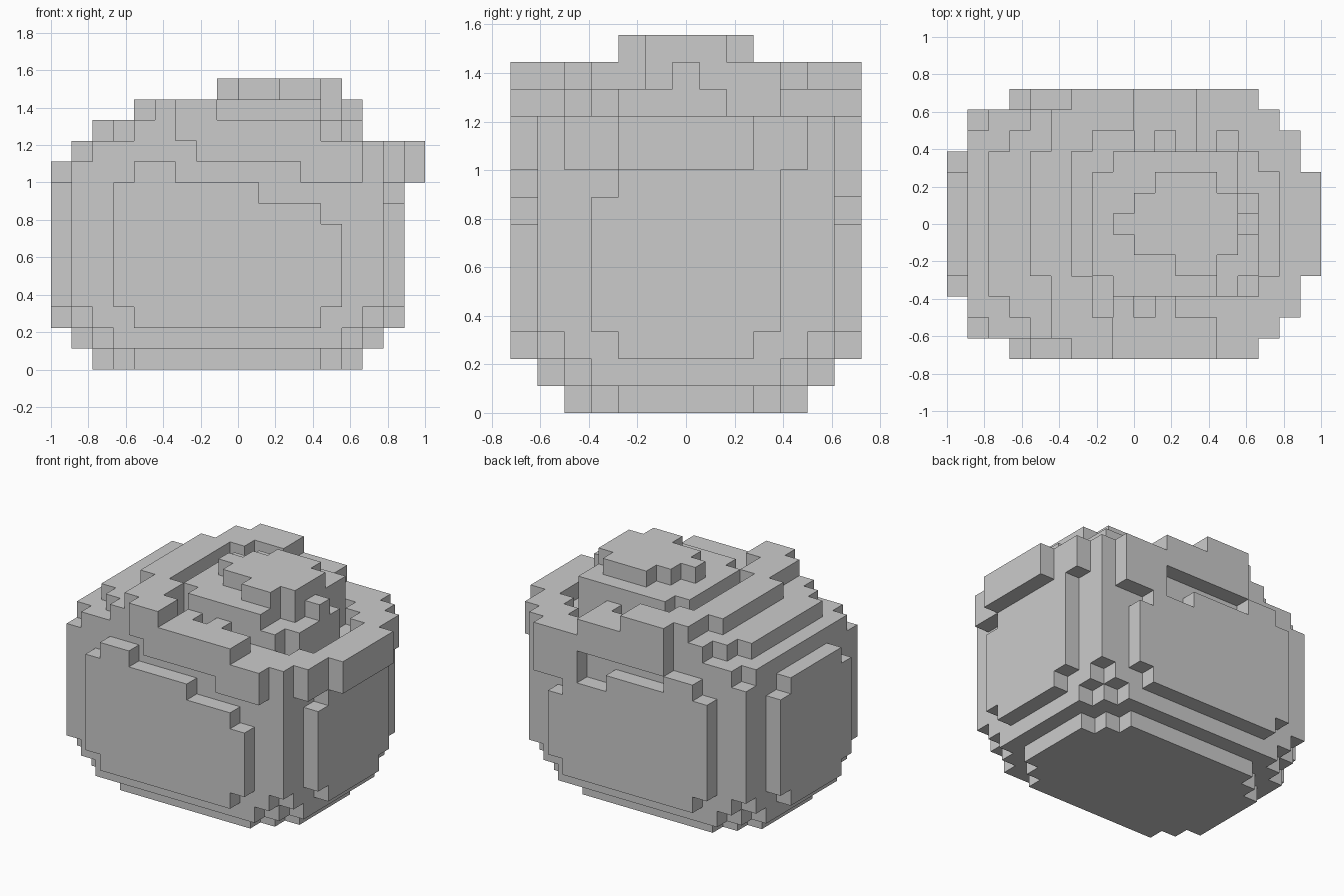
import bpy, bmesh

if "Cube" in bpy.data.objects:
    bpy.data.objects.remove(bpy.data.objects["Cube"])

U = 1 / 9                      # voxel edge
NX, NY = 18, 13
cells = {}                     # (i, j, k) -> part name


def box(part, i0, i1, j0, j1, k0, k1):
    """Fill inclusive voxel ranges."""
    for i in range(i0, i1 + 1):
        for j in range(j0, j1 + 1):
            for k in range(k0, k1 + 1):
                cells[i, j, k] = part


def both(part, i0, i1, j0, j1, k0, k1):
    """Fill a box and its mirror image in y."""
    box(part, i0, i1, j0, j1, k0, k1)
    box(part, i0, i1, NY - 1 - j1, NY - 1 - j0, k0, k1)


def carve(i0, i1, j0, j1, k0, k1):
    for i in range(i0, i1 + 1):
        for j in range(j0, j1 + 1):
            for k in range(k0, k1 + 1):
                cells.pop((i, j, k), None)


# Body with a stepped, rounded base
box("body", 2, 14, 4, 8, 0, 0)
both("body", 3, 13, 3, 3, 0, 0)
both("body", 4, 12, 2, 2, 0, 0)
box("body", 1, 15, 3, 9, 1, 1)
both("body", 2, 14, 2, 2, 1, 1)
both("body", 3, 13, 1, 1, 1, 1)
box("body", 1, 15, 2, 10, 2, 2)
both("body", 2, 14, 1, 1, 2, 2)
box("body", 1, 15, 1, 11, 3, 9)
box("body", 1, 15, 2, 10, 10, 10)
both("body", 2, 15, 1, 1, 10, 10)

# Raised front and back panels, tops stepping down to the right
for i0, i1, k0, k1 in [(3, 3, 3, 8), (4, 5, 2, 9), (6, 9, 2, 8),
                       (10, 12, 2, 7), (13, 13, 3, 6)]:
    both("long_side_panels", i0, i1, 0, 0, k0, k1)

# Raised end panels
box("left_panel", 0, 0, 4, 8, 2, 9)
both("left_panel", 0, 0, 3, 3, 3, 8)
box("right_panel", 16, 16, 4, 8, 2, 8)
box("right_panel", 16, 16, 3, 3, 3, 7)
box("right_panel", 16, 16, 9, 9, 3, 8)

# Sloping rim: side bands
box("rim", 6, 6, 0, 0, 11, 12)
box("rim", 7, 11, 0, 0, 10, 11)
box("rim", 12, 14, 0, 0, 9, 10)
box("rim", 6, 6, 12, 12, 10, 12)
box("rim", 7, 11, 12, 12, 10, 11)
box("rim", 12, 14, 12, 12, 8, 10)
# Sloping rim: right lip
both("rim", 15, 15, 1, 1, 8, 10)
box("rim", 16, 16, 2, 10, 9, 10)
box("rim", 17, 17, 4, 8, 9, 10)

# Upper rim steps, rounded at the left
for j in range(NY):
    d = min(j, NY - 1 - j)
    start11 = [6, 4, 3][d] if d < 3 else 2
    start12 = 6 if d == 0 else (4 if 4 <= j <= 9 else 5)
    if d < 3:
        end11 = 12 if j < 6 else 11
        end12 = 7 if j < 6 else 8
    else:
        end11 = end12 = 5
        if j == 3:
            end11 = end12 = 6
    box("rim", start11, end11, j, j, 11, 11)
    box("rim", start12, end12, j, j, 12, 12)

# Scalloped groove inside the rim
carve(7, 8, 10, 10, 11, 12)
carve(7, 7, 2, 2, 11, 12)
for i0, i1, j in [(9, 9, 2), (11, 12, 2), (10, 10, 10)]:
    carve(i0, i1, j, j, 11, 11)
carve(13, 13, 10, 10, 10, 10)
carve(14, 14, 3, 9, 10, 10)
carve(15, 15, 4, 8, 10, 10)

# Centre mound
for j in range(3, 10):
    left = 8 if j in (3, 9) else 7
    r11 = 14 if 4 <= j <= 7 else 13
    r12 = 12 if j < 5 else 13
    box("centre_mound", left, r11, j, j, 10, 11)
    box("centre_mound", left, r12, j, j, 12, 12)
box("centre_mound", 14, 14, 6, 6, 12, 12)
for j, i0, i1 in [(4, 11, 12), (5, 9, 13), (6, 8, 13), (7, 9, 13), (8, 10, 12)]:
    box("centre_mound", i0, i1, j, j, 13, 13)

# Each part keeps only the faces open to the air
DIRS = [(a, s) for a in range(3) for s in (0, 1)]
for part in sorted(set(cells.values())):
    bm = bmesh.new()
    verts = {}

    def vert(p):
        if p not in verts:
            verts[p] = bm.verts.new((p[0] * U - 1, (p[1] - NY / 2) * U, p[2] * U))
        return verts[p]

    for c, name in cells.items():
        if name != part:
            continue
        for a, s in DIRS:
            n = list(c)
            n[a] += 1 if s else -1
            if tuple(n) in cells:
                continue
            b, d = (a + 1) % 3, (a + 2) % 3
            ring = []
            for u, v in ((0, 0), (1, 0), (1, 1), (0, 1)):
                p = list(c)
                p[a] += s
                p[b] += u
                p[d] += v
                ring.append(vert(tuple(p)))
            bm.faces.new(ring if s else ring[::-1])
    me = bpy.data.meshes.new(part)
    bm.to_mesh(me)
    bm.free()
    bpy.context.collection.objects.link(bpy.data.objects.new(part, me))
